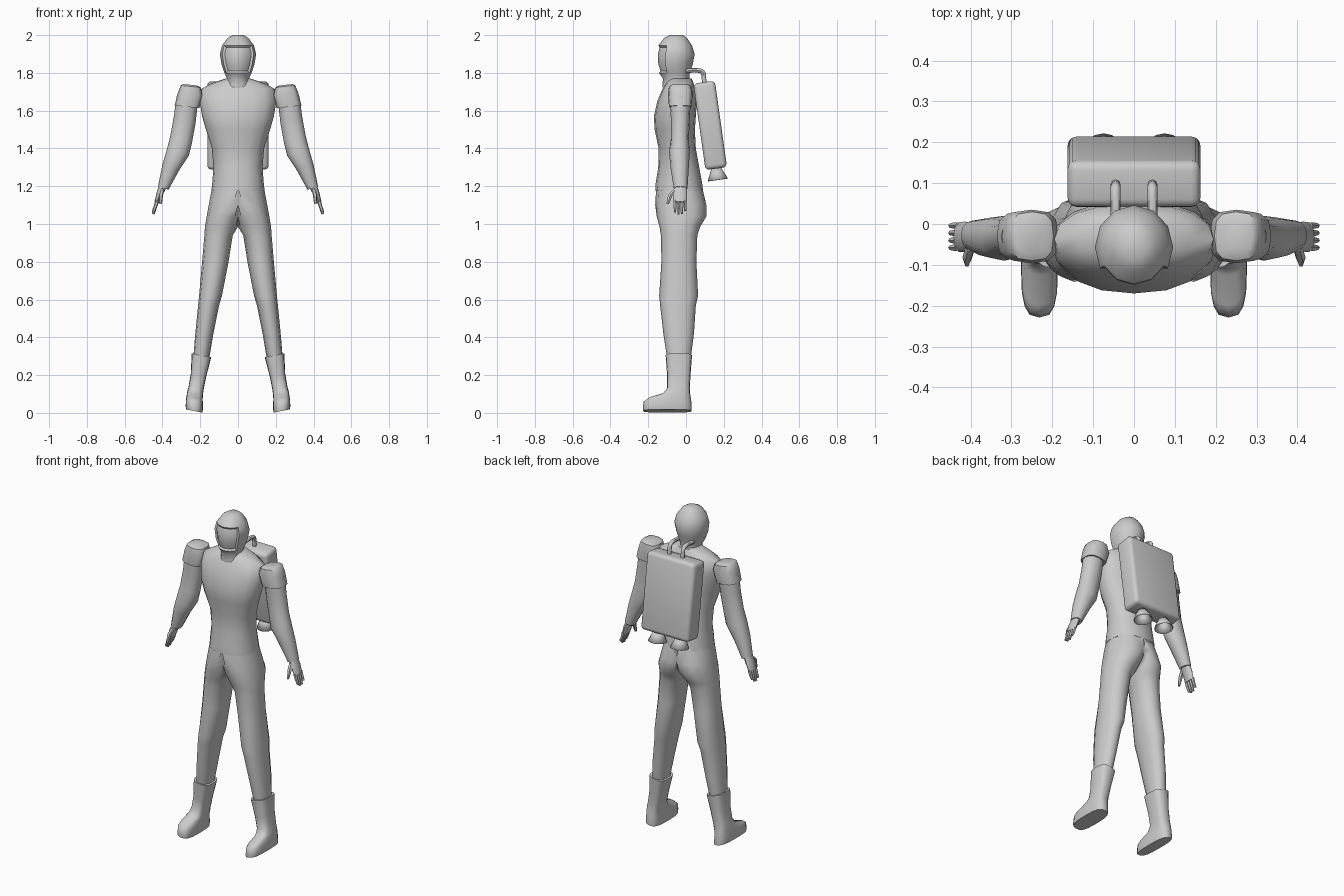
import bpy, bmesh, math
from mathutils import Vector, Matrix

if "Cube" in bpy.data.objects:
    bpy.data.objects.remove(bpy.data.objects["Cube"])


def finish(ob, angle=45):
    bpy.ops.object.select_all(action='DESELECT')
    ob.select_set(True)
    bpy.context.view_layer.objects.active = ob
    bpy.ops.object.shade_smooth_by_angle(angle=math.radians(angle))
    return ob


def from_bmesh(name, bm, mirror=False):
    me = bpy.data.meshes.new(name)
    bm.to_mesh(me)
    bm.free()
    ob = bpy.data.objects.new(name, me)
    bpy.context.collection.objects.link(ob)
    finish(ob)
    if mirror:
        m = ob.modifiers.new("mirror", 'MIRROR')
        m.use_clip = True
    return ob


def loft(rings, n=12, power=2.2, tilt=0, clamp=False):
    """Skin rings (z, xmin, xmax, ymin, ymax), listed from top to bottom."""
    bm = bmesh.new()
    t = math.tan(math.radians(tilt))
    loops = []
    for z, x0, x1, y0, y1 in rings:
        loop = []
        for i in range(n):
            a = 2 * math.pi * i / n
            c, s = math.cos(a), math.sin(a)
            dx = math.copysign(abs(c) ** (2 / power), c) * (x1 - x0) / 2
            dy = math.copysign(abs(s) ** (2 / power), s) * (y1 - y0) / 2
            x = (x0 + x1) / 2 + dx
            if clamp:
                x = max(x, 0)
            loop.append(bm.verts.new((x, (y0 + y1) / 2 + dy, z + dx * t)))
        loops.append(loop)
    for a, b in zip(loops, loops[1:]):
        for i in range(n):
            j = (i + 1) % n
            bm.faces.new((a[i], b[i], b[j], a[j]))
    bm.faces.new(loops[0])
    bm.faces.new(loops[-1][::-1])
    if clamp:
        inner = [f for f in bm.faces if all(v.co.x < 1e-4 for v in f.verts)]
        bmesh.ops.delete(bm, geom=inner, context='FACES')
    bm.normal_update()
    return bm


def sym(rings):
    return [(z, -w, w, y0, y1) for z, w, y0, y1 in rings]


# Hooded head with recessed face opening
head = loft(sym([
    (2.0, .03, -.085, -.015), (1.985, .055, -.115, .005), (1.945, .085, -.147, .032),
    (1.90, .096, -.16, .046), (1.845, .087, -.157, .036), (1.80, .072, -.143, .02),
    (1.77, .058, -.122, .018), (1.735, .066, -.125, .02), (1.70, .075, -.12, .02)]), power=2)
face = [f for f in head.faces
        if 1.79 < f.calc_center_median().z < 1.93 and f.normal.y < -.5]
bmesh.ops.inset_region(head, faces=face, thickness=.008, depth=-.01, use_even_offset=True)
from_bmesh("hooded_head", head)

# Jacket torso with hem
from_bmesh("jacket", loft(sym([
    (1.77, .065, -.09, .03), (1.745, .14, -.105, .04), (1.715, .195, -.125, .05),
    (1.65, .203, -.152, .058), (1.57, .19, -.17, .052), (1.50, .17, -.166, .047),
    (1.40, .138, -.145, .052), (1.30, .13, -.147, .07), (1.22, .136, -.16, .085),
    (1.175, .141, -.162, .091)]), n=16))

# Trousers: one side lofted, then mirrored at the centre line
from_bmesh("trousers", loft([
    (1.19, -.138, .138, -.158, .087), (1.10, -.10, .155, -.163, .108),
    (1.04, -.03, .166, -.155, .108), (.985, 0, .175, -.14, .075),
    (.94, .028, .178, -.133, .06), (.80, .05, .19, -.13, .055),
    (.62, .085, .206, -.142, .064), (.57, .10, .211, -.137, .052),
    (.42, .13, .226, -.12, .042), (.29, .152, .237, -.1, .025)], clamp=True), True)

# Boots
from_bmesh("boots", loft([
    (.305, .142, .245, -.108, .032), (.20, .168, .25, -.1, .024),
    (.13, .182, .262, -.1, .02), (.10, .186, .27, -.125, .022),
    (.078, .187, .273, -.2, .026), (.06, .186, .276, -.224, .028),
    (.025, .186, .277, -.229, .03), (.01, .188, .275, -.227, .03)],
    n=16, power=3, tilt=11), True)

# Shoulder caps
from_bmesh("shoulder_caps", loft([
    (1.737, .218, .288, -.075, .012), (1.728, .197, .303, -.09, .03),
    (1.69, .185, .318, -.096, .035), (1.62, .205, .336, -.09, .03)],
    power=3, tilt=6), True)

# Sleeves
from_bmesh("sleeves", loft([
    (1.66, .212, .325, -.085, .025), (1.55, .225, .34, -.08, .02),
    (1.45, .243, .358, -.08, .015), (1.38, .26, .376, -.09, .02),
    (1.30, .31, .40, -.082, .015), (1.19, .368, .424, -.065, .008)],
    tilt=17), True)

# Hands: palm, four fingers and thumb
from_bmesh("palms", loft([
    (1.205, .376, .415, -.06, 0), (1.165, .396, .43, -.068, .006),
    (1.115, .417, .442, -.068, .004)], n=8, tilt=17), True)
for k, length in enumerate((.055, .066, .064, .048)):
    y = -.058 + k * .018
    from_bmesh(f"fingers_{k + 1}", loft([
        (1.125, .417, .438, y - .009, y + .009),
        (1.09, .429, .447, y - .0085, y + .0085),
        (1.118 - length, .442, .455, y - .006, y + .006)], n=6, tilt=17), True)
from_bmesh("thumbs", loft([
    (1.185, .388, .412, -.068, -.04), (1.155, .396, .42, -.096, -.068),
    (1.105, .403, .415, -.105, -.09)], n=6), True)

# Backpack, leaning forward at the top
pack_matrix = Matrix.Translation((0, .128, 1.522)) @ Matrix.Rotation(math.radians(8), 4, 'X')
bm = bmesh.new()
bmesh.ops.create_cube(bm, size=1)
bmesh.ops.scale(bm, vec=(.325, .115, .462), verts=bm.verts)
bmesh.ops.bevel(bm, geom=bm.edges[:], offset=.022, segments=3, profile=.5, affect='EDGES')
bm.transform(pack_matrix)
from_bmesh("backpack", bm)

# Thruster nozzles and air hoses
for name, side in (("left", 1), ("right", -1)):
    bm = bmesh.new()
    bmesh.ops.create_cone(bm, segments=16, cap_ends=False, radius1=.054, radius2=.024, depth=.065,
                          matrix=pack_matrix @ Matrix.Translation((side * .075, 0, -.258)))
    nozzle = from_bmesh(name + "_nozzle", bm)
    nozzle.modifiers.new("wall", 'SOLIDIFY').thickness = .004

    cu = bpy.data.curves.new(name + "_hose", 'CURVE')
    cu.dimensions = '3D'
    cu.bevel_depth = .012
    cu.bevel_resolution = 2
    sp = cu.splines.new('NURBS')
    path = [(0, 1.81), (.04, 1.815), (.092, 1.81), (.095, 1.77), (.098, 1.735)]
    sp.points.add(len(path) - 1)
    for p, (y, z) in zip(sp.points, path):
        p.co = (side * .045, y, z, 1)
    sp.order_u = 3
    sp.use_endpoint_u = True
    sp.resolution_u = 5
    hose = bpy.data.objects.new(name + "_hose", cu)
    bpy.context.collection.objects.link(hose)
    bpy.ops.object.select_all(action='DESELECT')
    hose.select_set(True)
    bpy.context.view_layer.objects.active = hose
    bpy.ops.object.convert(target='MESH')
    finish(bpy.context.object)
